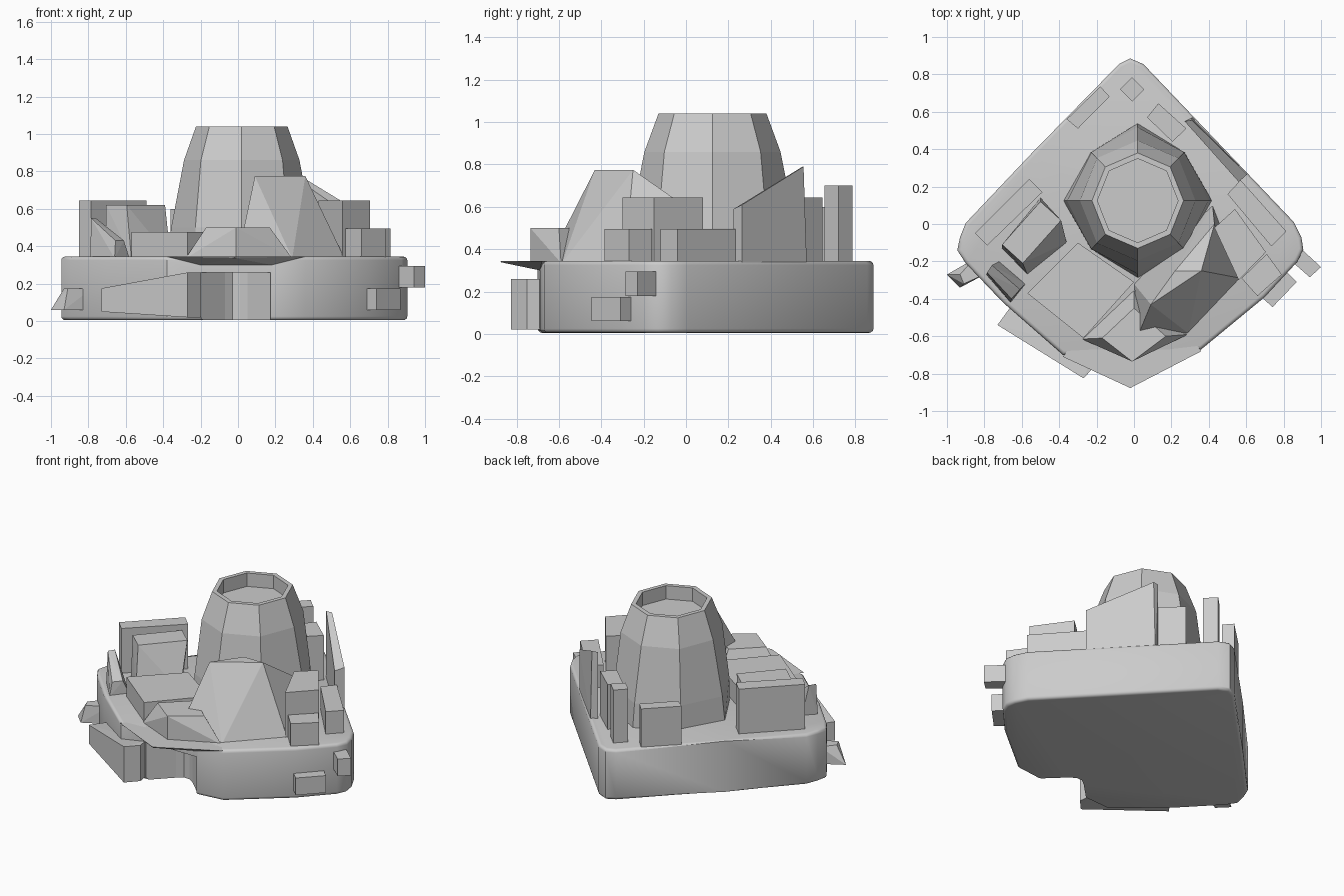
import bpy, bmesh, math

DECK = 0.345


def finish(name, bm, smooth=False):
    bmesh.ops.recalc_face_normals(bm, faces=bm.faces)
    me = bpy.data.meshes.new(name)
    bm.to_mesh(me)
    bm.free()
    ob = bpy.data.objects.new(name, me)
    bpy.context.collection.objects.link(ob)
    if smooth:
        bpy.context.view_layer.objects.active = ob
        ob.select_set(True)
        bpy.ops.object.shade_smooth_by_angle(angle=math.radians(40))
        ob.select_set(False)
    return ob


def hull(name, pts):
    """Faceted solid round a few points."""
    bm = bmesh.new()
    for p in pts:
        bm.verts.new(p)
    bmesh.ops.convex_hull(bm, input=bm.verts)
    loose = [v for v in bm.verts if not v.link_faces]
    bmesh.ops.delete(bm, geom=loose, context='VERTS')
    return finish(name, bm)


def prism(name, outline, z0, z1, bevel=0.0, smooth=False):
    """Upright solid on a plan outline, optionally with rounded rims."""
    bm = bmesh.new()
    face = bm.faces.new([bm.verts.new((x, y, z0)) for x, y in outline])
    r = bmesh.ops.extrude_face_region(bm, geom=[face])
    for v in r['geom']:
        if isinstance(v, bmesh.types.BMVert):
            v.co.z = z1
    if bevel:
        rim = [e for e in bm.edges if abs(e.verts[0].co.z - e.verts[1].co.z) < 1e-5]
        bmesh.ops.bevel(bm, geom=rim, offset=bevel, segments=3, profile=0.5, affect='EDGES')
    return finish(name, bm, smooth)


def at(z, *pts):
    return [(x, y, z) for x, y in pts]


# Rounded diamond platform
platform = prism("platform", [
    (-0.08, 0.855), (-0.02, 0.885), (0.05, 0.855), (0.855, 0.01), (0.895, -0.07),
    (0.905, -0.135), (0.875, -0.20), (0.70, -0.39), (0.36, -0.67), (0.19, -0.69),
    (-0.20, -0.69), (-0.38, -0.70), (-0.70, -0.42), (-0.90, -0.21), (-0.945, -0.14),
    (-0.93, -0.07), (-0.90, 0.005), (-0.55, 0.375)],
    0.005, 0.345, 0.02, True)

# Rounded V-shaped entrance recess cut into the front
cutter = prism("entrance_cutter", [
    (-0.20, -0.80), (0.175, -0.80), (0.175, -0.675), (0.05, -0.555), (0.01, -0.53),
    (-0.03, -0.53), (-0.07, -0.56), (-0.20, -0.69)], -0.1, 0.26)
cutter.hide_render = True
cutter.hide_set(True)
cut = platform.modifiers.new("entrance", 'BOOLEAN')
cut.operation = 'DIFFERENCE'
cut.solver = 'EXACT'
cut.object = cutter

# Overhanging canopy over the entrance
hull("entrance_canopy",
     at(0.345, (-0.38, -0.71), (0.36, -0.68), (-0.02, -0.877), (-0.3, -0.6), (0.3, -0.6)) +
     at(0.30, (-0.20, -0.69), (0.18, -0.69), (0, -0.62)) +
     at(0.338, (-0.02, -0.872)))

# Tapered wall beside the entrance
hull("entrance_wall",
     [(-0.73, -0.54, z) for z in (0.05, 0.175)] +
     [(-0.65, -0.43, z) for z in (0.05, 0.175)] +
     [(x, y, z) for x, y in ((-0.27, -0.825), (-0.20, -0.75), (-0.21, -0.68)) for z in (0.02, 0.26)])

# Eight-sided hollow tower, corners drawn in at the foot
bm = bmesh.new()
rings = []
for z, r, k in ((0.33, 0.405, 0.89), (0.50, 0.385, 0.93), (0.86, 0.315, 1),
                (1.04, 0.25, 1), (1.04, 0.22, 1), (0.95, 0.22, 1)):
    rings.append([])
    for i in range(8):
        s = r * (k if i % 2 else 1)
        a = i * math.pi / 4
        rings[-1].append(bm.verts.new((0.02 + 0.98 * s * math.cos(a),
                                       0.125 + 1.02 * s * math.sin(a), z)))
for lo, hi in zip(rings, rings[1:]):
    for i in range(8):
        j = (i + 1) % 8
        bm.faces.new((lo[i], lo[j], hi[j], hi[i]))
bm.faces.new(rings[-1])
bm.faces.new(rings[0])
finish("tower", bm)

# Plain blocks: plan corners, bottom, top
blocks = {
    "back_post": ([(-0.01, 0.785), (0.055, 0.72), (-0.01, 0.655), (-0.075, 0.72)], DECK, 0.70),
    "back_left_block": ([(-0.36, 0.56), (-0.18, 0.735), (-0.13, 0.68), (-0.30, 0.51)], DECK, 0.60),
    "back_right_block": ([(0.07, 0.57), (0.13, 0.645), (0.28, 0.51), (0.205, 0.44)], DECK, 0.645),
    "right_low_block": ([(0.50, 0.16), (0.57, 0.235), (0.815, -0.04), (0.735, -0.12)], DECK, 0.495),
    "right_tall_block": ([(0.43, -0.02), (0.54, 0.08), (0.705, -0.15), (0.56, -0.30)], DECK, 0.645),
    "right_step_block": ([(0.575, -0.29), (0.71, -0.16), (0.79, -0.27), (0.66, -0.385)], DECK, 0.495),
    "right_lower_bracket": ([(0.62, -0.33), (0.74, -0.445), (0.87, -0.31), (0.76, -0.2)], 0.06, 0.175),
    "right_upper_bracket": ([(0.82, -0.18), (0.94, -0.285), (1.0, -0.23), (0.88, -0.12)], 0.18, 0.295),
    "left_tall_block": ([(-0.85, -0.05), (-0.56, 0.24), (-0.49, 0.17), (-0.785, -0.115)], DECK, 0.645),
    "front_left_block": ([(-0.57, -0.37), (-0.30, -0.10), (0.0, -0.31), (-0.27, -0.61)], DECK, 0.475),
}
for name, (plan, z0, z1) in blocks.items():
    prism(name, plan, z0 - 0.01 if z0 == DECK else z0, z1)

# Slanted-top fin at the back right
hull("back_right_fin",
     at(0.335, (0.27, 0.55), (0.31, 0.57), (0.605, 0.265), (0.56, 0.225)) +
     [(0.27, 0.55, 0.79), (0.31, 0.555, 0.79), (0.605, 0.265, 0.61), (0.56, 0.225, 0.59)])

# Faceted peak at the front right
hull("front_right_peak",
     at(0.775, (0.09, -0.43), (0.22, -0.25), (0.36, -0.25)) +
     [(0.42, -0.22, 0.63), (0.43, 0.0, 0.60), (0.03, -0.575, 0.49)] +
     at(0.335, (0.0, -0.32), (0.03, -0.575), (0.29, -0.585), (0.57, -0.29), (0.42, 0.1), (0.2, -0.1)))

# Faceted block above the entrance
hull("front_block",
     at(0.50, (-0.17, -0.61), (-0.01, -0.735), (0.17, -0.60), (0.0, -0.45)) +
     at(0.335, (-0.28, -0.615), (-0.01, -0.735), (0.29, -0.59), (0.0, -0.35)))

# Block behind the front left, sloping down inward
hull("left_sloped_block",
     at(0.62, (-0.705, -0.11), (-0.50, 0.12), (-0.39, 0.02), (-0.595, -0.21)) +
     at(0.335, (-0.705, -0.13), (-0.50, 0.14), (-0.36, -0.10), (-0.57, -0.27)))

# Sloping fin on the left edge with its end block
hull("left_fin",
     [(-0.785, -0.26, 0.55), (-0.76, -0.22, 0.55), (-0.655, -0.40, 0.43), (-0.61, -0.35, 0.43)] +
     at(0.335, (-0.79, -0.27), (-0.72, -0.20), (-0.58, -0.32), (-0.66, -0.42)))

# Pointed bracket on the left side
hull("left_bracket",
     at(0.06, (-1.0, -0.27), (-0.93, -0.34), (-0.78, -0.26), (-0.86, -0.19)) +
     at(0.175, (-0.93, -0.27), (-0.91, -0.32), (-0.78, -0.26), (-0.86, -0.19)))
